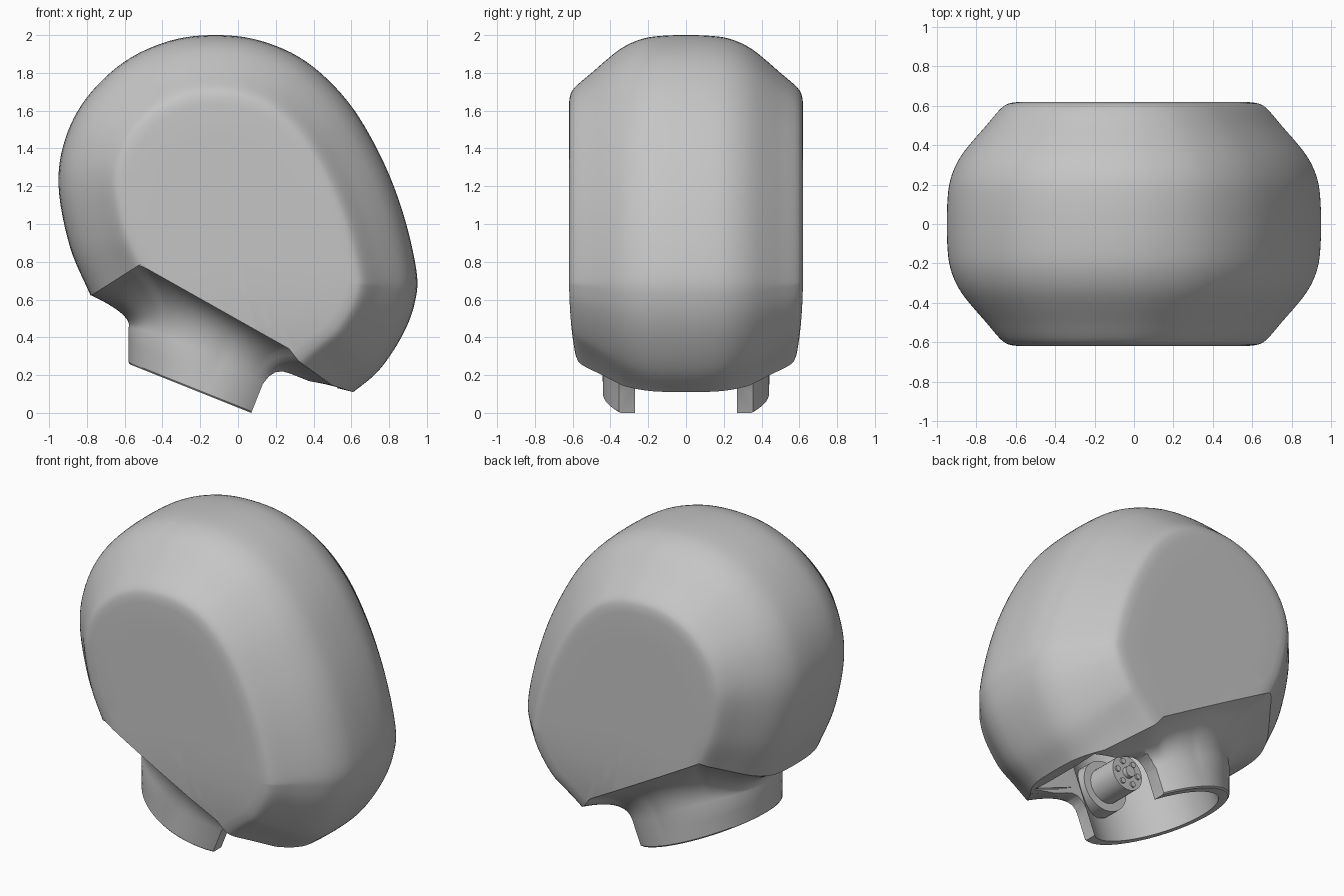
import bpy, bmesh, math
from mathutils import Vector
from mathutils.bvhtree import BVHTree

if "Cube" in bpy.data.objects:
    bpy.data.objects.remove(bpy.data.objects["Cube"], do_unlink=True)

grey = bpy.data.materials.new("plain grey")
grey.use_nodes = True
grey.diffuse_color = (0.56, 0.56, 0.56, 1)
grey.node_tree.nodes["Principled BSDF"].inputs["Base Color"].default_value = (0.56, 0.56, 0.56, 1)

# Tilted neck frame: u runs along the rim, w runs up the neck axis
U = Vector((0.928, 0, -0.371))
W = Vector((0.371, 0, 0.928))
NECK_U, CUT_W, BORE, RIM, WALL = -0.195, 0.29, 0.375, 0.026, 0.2


def neck(u, y, w):
    return U * u + W * w + Vector((0, y, 0))


def polar(r, a, w):
    return neck(NECK_U + r * math.cos(a), r * math.sin(a), w)


def loft(name, rings, closed=False):
    """Skin equal rings of points; cap the ends or join last ring to first."""
    bm = bmesh.new()
    rows = [[bm.verts.new(p) for p in ring] for ring in rings]
    n = len(rows[0])
    pairs = list(zip(rows, rows[1:])) + ([(rows[-1], rows[0])] if closed else [])
    for a, b in pairs:
        for i in range(n):
            bm.faces.new((a[i], a[(i + 1) % n], b[(i + 1) % n], b[i]))
    if not closed:
        bm.faces.new(rows[0])
        bm.faces.new(rows[-1])
    bmesh.ops.recalc_face_normals(bm, faces=bm.faces)
    mesh = bpy.data.meshes.new(name)
    bm.to_mesh(mesh)
    bm.free()
    mesh.materials.append(grey)
    ob = bpy.data.objects.new(name, mesh)
    bpy.context.collection.objects.link(ob)
    return ob


def carve(ob, cutters):
    for c in cutters:
        m = ob.modifiers.new("cut", "BOOLEAN")
        m.operation, m.solver, m.object = "DIFFERENCE", "EXACT", c
    dg = bpy.context.evaluated_depsgraph_get()
    mesh = bpy.data.meshes.new_from_object(ob.evaluated_get(dg))
    ob.modifiers.clear()
    ob.data = mesh


def smooth(ob, angle=32):
    bpy.ops.object.select_all(action="DESELECT")
    ob.select_set(True)
    bpy.context.view_layer.objects.active = ob
    bpy.ops.object.shade_smooth_by_angle(angle=math.radians(angle))


def spline(pts, steps):
    """Closed smooth curve through the points."""
    out, n = [], len(pts)
    for i in range(n):
        p0, p1, p2, p3 = (Vector(pts[(i + k) % n]) for k in (-1, 0, 1, 2))
        for s in range(steps):
            t = s / steps
            out.append(0.5 * (2 * p1 + (p2 - p0) * t + (2 * p0 - 5 * p1 + 4 * p2 - p3) * t * t
                              + (3 * p1 - p0 - 3 * p2 + p3) * t ** 3))
    return out


# Rounded shell: side outline, inset towards the flat side panels
outline = spline([(-.78, .62), (-.89, .88), (-.95, 1.2), (-.915, 1.45), (-.8, 1.67), (-.6, 1.86),
                  (-.36, 1.97), (-.12, 2.0), (.12, 1.97), (.36, 1.86), (.58, 1.65), (.75, 1.37),
                  (.87, 1.07), (.945, .75), (.935, .58), (.87, .41), (.75, .23), (.61, .11),
                  (.4, -.05), (0, -.12), (-.4, .05), (-.66, .34)], 6)
count = len(outline)
normals = []
for i in range(count):
    t = (outline[(i + 1) % count] - outline[i - 1]).normalized()
    normals.append(Vector((t.y, -t.x)))
# Across-width section as (y, inset), with a guard point at each end
section = [(-.1, .002), (0, 0), (.1, .002), (.2, .012), (.28, .037), (.35, .075), (.42, .13),
           (.5, .2), (.56, .25), (.594, .283), (.612, .315), (.62, .37), (.62, .44)]
STEPS = 3
section = spline(section, STEPS)[STEPS:(len(section) - 2) * STEPS + 1]


def shell_ring(y, inset, scale=1):
    ring = []
    for p, n in zip(outline, normals):
        q = p + n * inset
        x, z = q.x * scale, 1 + (q.y - 1) * scale
        ring.append(Vector((x, y * (1 - .35 * max(0, .85 - z) ** 3), z)))
    return ring


half = [shell_ring(y, d) for y, d in section] + [shell_ring(.62, .37, s) for s in (.75, .5, .25)]
mirrored = [[Vector((p.x, -p.y, p.z)) for p in r] for r in half[:0:-1]]
shell = loft("shell", mirrored + half)
tree = BVHTree.FromObject(shell, bpy.context.evaluated_depsgraph_get())

# Underside edge: where rays from the neck axis meet the lower trim line
SEG = 144
angles = [2 * math.pi * (i + .5) / SEG for i in range(SEG)]
trim = [(-1, .476), (-.78, .62), (-.52, .785), (.27, .34), (.32, .275), (.5, .145), (.61, .11), (1, 0)]
apex = neck(NECK_U, 0, CUT_W)


def trim_height(x):
    for (x0, z0), (x1, z1) in zip(trim, trim[1:]):
        if x <= x1:
            return z0 + (z1 - z0) * (x - x0) / (x1 - x0)


def find_edge(a):
    low, high = 0, 1.2
    for _ in range(22):
        mid = (low + high) / 2
        hit = tree.ray_cast(apex, (polar(1, a, CUT_W + mid) - apex).normalized())[0]
        if hit.z < trim_height(hit.x):
            low = mid
        else:
            high = mid
    return mid, hit


rises, edge = zip(*[find_edge(a) for a in angles])

# Slice the shell along the trim line and drop everything below it
bm = bmesh.new()
bm.from_mesh(shell.data)
for (x0, z0), (x1, z1) in zip(trim, trim[1:]):
    faces = [f for f in bm.faces if f.calc_center_median().z < .95]
    parts = {g for f in faces for g in (*f.verts, *f.edges, f)}
    bmesh.ops.bisect_plane(bm, geom=list(parts), dist=1e-5, plane_co=(x0, 0, z0),
                           plane_no=Vector((z0 - z1, 0, x1 - x0)).normalized())
below = []
for f in bm.faces:
    c = f.calc_center_median()
    if c.z < trim_height(c.x):
        below.append(f)
bmesh.ops.delete(bm, geom=below, context="FACES")
bm.to_mesh(shell.data)
bm.free()
smooth(shell)

# Neck: tube, concave flare out to the edge, then back to the bore
tube_rings, flare_rings = [], []
for r, w in ((.432, RIM), (.44, RIM + .008), (.44, .12), (.44, WALL)):
    tube_rings.append([polar(r + .07 * max(0, -math.cos(a)) * (w - RIM) / (WALL - RIM), a, w)
                       for a in angles])
for k in range(1, 13):
    t = k / 12
    ring = []
    for rise, start, end in zip(rises, tube_rings[-1], edge):
        reach = (start - neck(NECK_U, 0, WALL)).length
        bend = start + W * (CUT_W + rise * reach - .015 - WALL)
        ring.append(start * (1 - t) ** 2 + bend * 2 * t * (1 - t) + end * t * t)
    flare_rings.append(ring)
bore_top = [polar(BORE, a, CUT_W + rise * BORE + .01) for a, rise in zip(angles, rises)]
bore_low = [polar(BORE, a, RIM) for a in angles]
collar = loft("neck_collar", tube_rings + flare_rings + [bore_top, bore_low], closed=True)

# Opening on one side of the neck, and the slot leading out of it
slot = loft("slot_cutter", [[neck(u, y, w) for u, y in ((-.1, -.27), (.44, -.27), (.44, .27), (-.1, .27))]
                            for w in (-.3, .6)])
opening = [(.065, -.3), (.065, .19), (.08, .24), (.105, .275), (.14, .292), (.18, .296), (.9, .296), (.9, -.3)]
front_cut = loft("opening_cutter", [[neck(u, y, w) for u, w in opening] for y in (-1, 1)])
carve(collar, [slot, front_cut])
for c in (slot, front_cut):
    bpy.data.objects.remove(c, do_unlink=True)
smooth(collar)


# Inner housing: a cup following the bore and slot, open at the bottom
def cavity(a):
    c, s = math.cos(a), abs(math.sin(a))
    return max(BORE, min(.635 / c, .27 / s)) if c > 0 else BORE


cup = [(.02, .33), (.02, .62), (-.2, .62), (-.2, .6), (0, .6), (0, .33)]
smooth(loft("inner_housing", [[polar(cavity(a) + d, a, w) for a in angles] for d, w in cup[:2]]
            + [[polar(.01, a, w) for a in angles] for w in (.62, .6)]
            + [[polar(cavity(a) + d, a, w) for a in angles] for d, w in cup[4:]], closed=True))


# Pivot joint inside the neck opening
def pin(name, x, z, r, y0, y1, sides=32):
    ring = [(x + r * math.cos(2 * math.pi * i / sides), z + r * math.sin(2 * math.pi * i / sides))
            for i in range(sides)]
    smooth(loft(name, [[Vector((px, y, pz)) for px, pz in ring] for y in (y0, y1)]))


PX, PZ = 0, .35
for side, label in ((-1, "right"), (1, "left")):
    pin("pivot_plate_" + label, PX, PZ, .16, side * .36, side * .26)
pin("pivot_boss", PX, PZ, .11, -.3, -.06)
pin("pivot_hub", PX, PZ, .035, -.1, -.03, 20)
for i in range(6):
    a = math.pi * i / 3
    pin("pivot_screw_%d" % (i + 1), PX + .075 * math.cos(a), PZ + .075 * math.sin(a), .018, -.1, -.05, 12)
